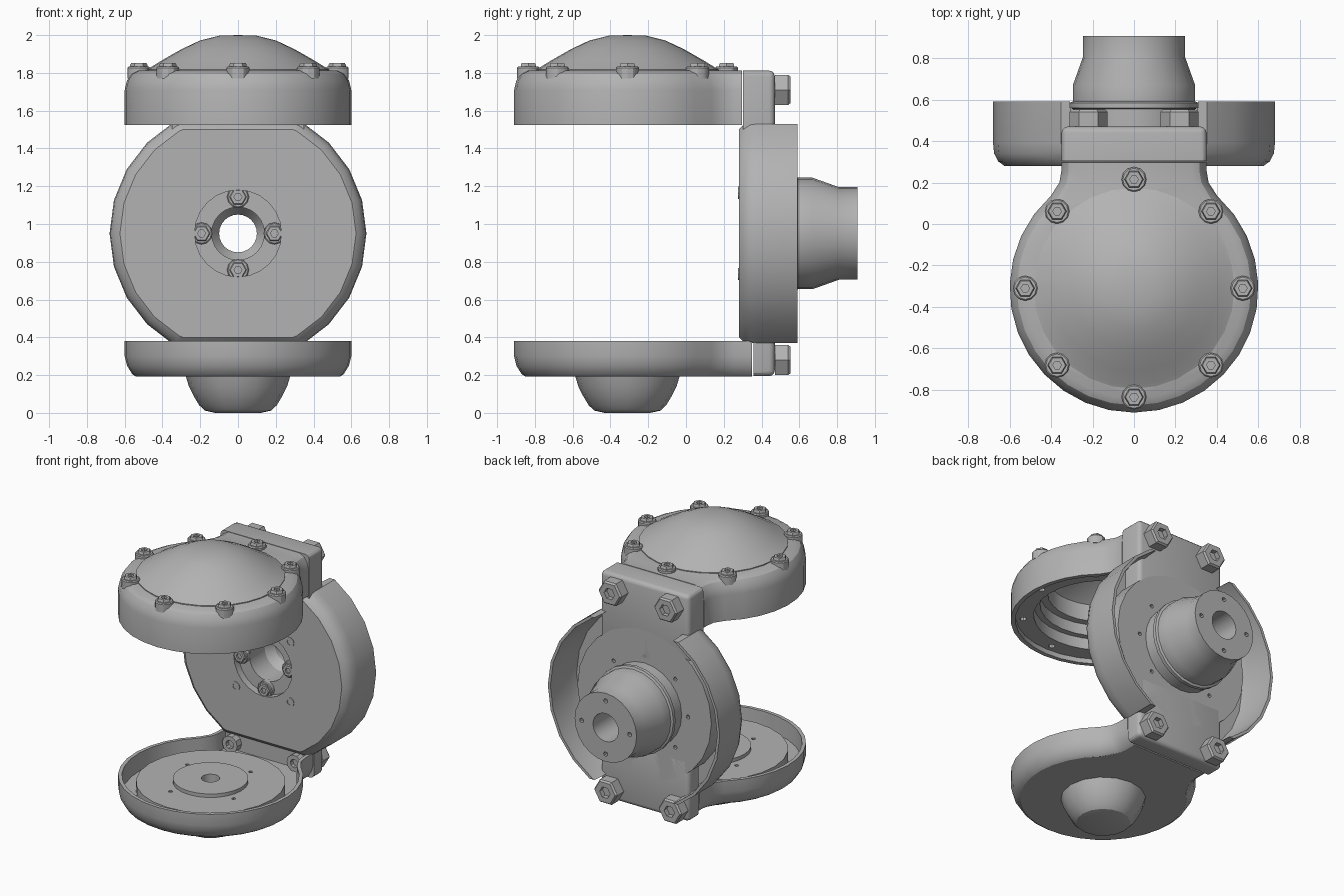
import bpy, bmesh
from math import sin, cos, pi, radians
from mathutils import Matrix, Vector

cube = bpy.data.objects.get("Cube")
if cube:
    bpy.data.objects.remove(cube, do_unlink=True)

grey = bpy.data.materials.new("plain_grey")
grey.use_nodes = True
GREY = (0.45, 0.45, 0.45, 1)
grey.diffuse_color = GREY
for node in grey.node_tree.nodes:
    if node.type == 'BSDF_PRINCIPLED':
        node.inputs["Base Color"].default_value = GREY

UP = Matrix.Identity(4)
BACK = Matrix.Rotation(-pi / 2, 4, 'X')
FRONT = Matrix.Rotation(pi / 2, 4, 'X')
CY = -0.31      # centre of the two horizontal housings
CZ = 0.95       # height of the wheel axis
parts = []


def finish(name, bm):
    bmesh.ops.remove_doubles(bm, verts=bm.verts, dist=1e-5)
    bmesh.ops.recalc_face_normals(bm, faces=bm.faces)
    mesh = bpy.data.meshes.new(name)
    bm.to_mesh(mesh)
    bm.free()
    mesh.materials.append(grey)
    obj = bpy.data.objects.new(name, mesh)
    bpy.context.collection.objects.link(obj)
    parts.append(obj)
    return obj


def bridge(bm, a, b):
    n = len(a)
    for i in range(n):
        j = (i + 1) % n
        bm.faces.new((a[i], a[j], b[j], b[i]))


def lathe(bm, profile, segs, at=(0, 0, 0), turn=UP):
    """Revolve a closed (radius, height) outline; radius 0 closes on the axis."""
    m = Matrix.Translation(at) @ turn
    rings = []
    for r, h in profile:
        if r == 0:
            rings.append([bm.verts.new(m @ Vector((0, 0, h)))])
        else:
            rings.append([bm.verts.new(m @ Vector((x, y, h))) for x, y in around(segs, r)])
    for a, b in zip(rings, rings[1:] + rings[:1]):
        if len(a) > 1 and len(b) > 1:
            bridge(bm, a, b)
        elif len(a) > 1 or len(b) > 1:
            tip, ring = (a[0], b) if len(a) == 1 else (b[0], a)
            for i in range(segs):
                bm.faces.new((tip, ring[i], ring[(i + 1) % segs]))


def around(n, r, phase=0.0):
    return [(r * cos(2 * pi * i / n + phase), r * sin(2 * pi * i / n + phase)) for i in range(n)]


def turned(name, profile, segs, at=(0, 0, 0), turn=UP):
    bm = bmesh.new()
    lathe(bm, profile, segs, at, turn)
    return finish(name, bm)


def bolt(name, at, r, h, turn, collar=0.0):
    """Hex head with a sunk socket, and a round collar where wanted."""
    bm = bmesh.new()
    if collar:
        lathe(bm, [(0, -0.02), (collar, -0.02), (collar, h * 0.6), (collar * 0.9, h * 0.7),
                   (0, h * 0.7)], 12, at, turn)
    lathe(bm, [(0, 0), (r, 0), (r, h * 0.85), (r * 0.88, h), (r * 0.45, h),
               (r * 0.45, h * 0.6), (0, h * 0.6)], 6, at, turn)
    return finish(name, bm)


def outline(inset, end):
    """Round housing with a neck running back to the bracket."""
    r = 0.6 - inset
    pts = []
    for i in range(25):
        t = radians(42 + 276 * i / 24)
        pts.append((r * sin(t), CY + r * cos(t)))
    neck = [(0.36 - inset, 0.2), (0.35 - inset, 0.26), (0.35 - inset, end)]
    return [(-x, y) for x, y in neck] + [(x, y) for x, y in reversed(neck)] + pts


def housing(name, layers):
    """Loft the housing outline through (inset, neck end, height) layers."""
    bm = bmesh.new()
    rings = [[bm.verts.new((x, y, z)) for x, y in outline(inset, end)] for inset, end, z in layers]
    for a, b in zip(rings, rings[1:]):
        bridge(bm, a, b)
    bm.faces.new(rings[0])
    bm.faces.new(rings[-1])
    return finish(name, bm)


def drill(obj, places, r, depth, turn, segs=8):
    """Cut round holes centred on the given places."""
    bm = bmesh.new()
    for p in places:
        lathe(bm, [(0, -depth), (r, -depth), (r, depth), (0, depth)], segs, p, turn)
    cutter = finish("hole_cutter", bm)
    cutter.hide_render = True
    parts.remove(cutter)
    mod = obj.modifiers.new("holes", 'BOOLEAN')
    mod.operation = 'DIFFERENCE'
    mod.solver = 'EXACT'
    mod.object = cutter
    bpy.context.view_layer.objects.active = obj
    bpy.ops.object.modifier_apply(modifier=mod.name)
    bpy.data.objects.remove(cutter, do_unlink=True)


# Upper housing: shallow flange below, with an opening under the dome
top = housing("upper_housing", [(0.03, 0.27, 1.56), (0.03, 0.27, 1.525), (0, 0.297, 1.525),
                                (0, 0.297, 1.71), (0.012, 0.297, 1.76), (0.035, 0.297, 1.795),
                                (0.07, 0.297, 1.812)])
drill(top, [(0, CY, 1.7)], 0.45, 0.25, UP, 32)
drill(top, [(x, CY + y, 1.56) for x, y in around(8, 0.52)], 0.022, 0.04, UP)

# Dome shell with a stepped inner collar
turned("dome", [(0, 2.0), (0.1, 1.997), (0.2, 1.972), (0.3, 1.925), (0.4, 1.868), (0.465, 1.828),
                (0.485, 1.818), (0.485, 1.80), (0.452, 1.79), (0.452, 1.64), (0.41, 1.64),
                (0.41, 1.72), (0.36, 1.72), (0.36, 1.84), (0.2, 1.94), (0, 1.97)], 28, (0, CY, 0))
for x, y in around(8, 0.525):
    bolt("dome_bolt", (x, CY + y, 1.79), 0.046, 0.062, UP, 0.06)

# Lower dish, open above, with its discs and rounded foot
housing("lower_dish", [(0.03, 0.32, 0.255), (0.025, 0.32, 0.38), (0, 0.35, 0.38), (0, 0.35, 0.3),
                       (0.012, 0.35, 0.25), (0.04, 0.35, 0.205), (0.06, 0.35, 0.192)])
disc = turned("dish_disc", [(0.06, 0.25), (0.485, 0.25), (0.485, 0.335), (0.245, 0.335),
                            (0.245, 0.36), (0.06, 0.36)], 24, (0, CY, 0))
drill(disc, [(x, CY + y, 0.335) for x, y in around(4, 0.3, radians(65))], 0.014, 0.02, UP)
turned("dish_foot", [(0, 0), (0.12, 0), (0.175, 0.012), (0.205, 0.04), (0.235, 0.09), (0.26, 0.14),
                     (0.278, 0.2), (0, 0.2)], 16, (0, CY, 0))

# Wheel shell with back plate, hub cone and stepped bore
bm = bmesh.new()
lathe(bm, [(0.23, 0.28), (0.625, 0.28), (0.655, 0.302), (0.675, 0.34), (0.68, 0.39), (0.68, 0.59),
           (0.66, 0.59), (0.655, 0.39), (0.635, 0.33), (0.53, 0.33), (0.53, 0.47), (0.295, 0.47),
           (0.295, 0.555), (0.31, 0.56), (0.31, 0.585), (0.295, 0.592), (0.295, 0.67), (0.245, 0.81),
           (0.245, 0.908), (0.1, 0.908), (0.1, 0.56), (0.14, 0.5), (0.14, 0.33), (0.23, 0.33)],
      24, (0, 0, CZ), BACK)
for side in (1, -1):
    # flat cuts at the top and bottom of the wheel, then their front chamfers
    for co, no in (((0, 0, CZ + side * 0.58), (0, 0, side)),
                   ((0, 0.28, CZ + side * 0.55), (0, -1, side))):
        bmesh.ops.bisect_plane(bm, geom=bm.verts[:] + bm.edges[:] + bm.faces[:],
                               plane_co=co, plane_no=no, clear_outer=True)
        bmesh.ops.holes_fill(bm, edges=[e for e in bm.edges if e.is_boundary], sides=0)
wheel = finish("wheel", bm)
drill(wheel, [(x, 0.908, CZ + z) for x, z in around(4, 0.19)], 0.016, 0.03, BACK)
drill(wheel, [(x, 0.47, CZ + z) for x, z in around(8, 0.345)], 0.014, 0.03, BACK)

# Bolts in the front recess and small screws around it
for x, z in around(4, 0.193):
    bolt("recess_bolt", (x, 0.33, CZ + z), 0.046, 0.045, FRONT, 0.058)
for x, z in around(4, 0.304, pi / 4):
    turned("face_screw", [(0, -0.02), (0.034, -0.02), (0.034, 0.004), (0.02, 0.004), (0.02, -0.002),
                          (0, -0.002)], 10, (x, 0.28, CZ + z), FRONT)

# Brackets joining the wheel to the housings, each with two bolts
for name, y0, z0, z1, bolt_x, bolt_z in (("upper_bracket", 0.303, 1.25, 1.812, 0.22, 1.71),
                                         ("lower_bracket", 0.357, 0.195, 0.65, 0.255, 0.28)):
    bm = bmesh.new()
    size = Matrix.Diagonal((0.7, 0.47 - y0, z1 - z0, 1))
    bmesh.ops.create_cube(bm, size=1, matrix=Matrix.Translation((0, (0.47 + y0) / 2, (z0 + z1) / 2)) @ size)
    # round the back edges and the corners running front to back
    outer = [e for e in bm.edges if all(v.co.y > 0.46 for v in e.verts)
             or abs(e.verts[0].co.y - e.verts[1].co.y) > 0.01]
    bmesh.ops.bevel(bm, geom=outer, offset=0.03, segments=3, profile=0.5, affect='EDGES')
    finish(name, bm)
    for x in (-bolt_x, bolt_x):
        bolt(name + "_bolt", (x, 0.47, bolt_z), 0.092, 0.083, BACK)

# Bolt heads inside the neck of the dish
for x in (-0.255, 0.255):
    turned("neck_bolt_head", [(0, 0), (0.06, 0), (0.06, 0.05), (0.03, 0.05), (0.03, 0.02), (0, 0.02)],
           10, (x, 0.32, 0.31), FRONT)

# Smooth shading with sharp edges kept
bpy.ops.object.select_all(action='DESELECT')
for obj in parts:
    obj.select_set(True)
bpy.context.view_layer.objects.active = parts[0]
bpy.ops.object.shade_smooth_by_angle(angle=radians(30))
